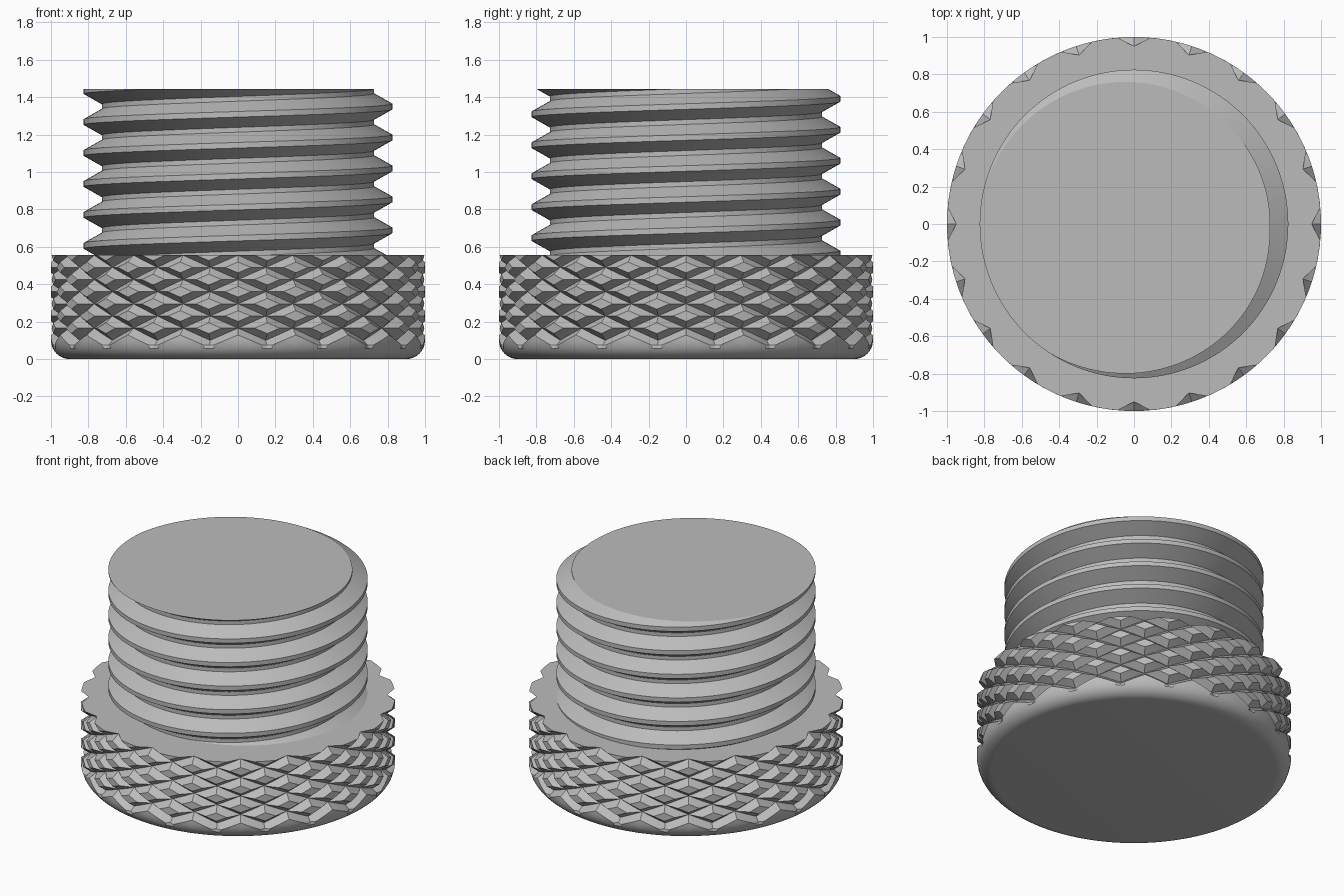
import bpy, bmesh
from math import sin, cos, pi, radians, sqrt

cube = bpy.data.objects.get("Cube")
if cube:
    bpy.data.objects.remove(cube, do_unlink=True)

# One plain grey material
grey = bpy.data.materials.new("plain grey")
grey.use_nodes = True
grey.diffuse_color = (0.5, 0.5, 0.5, 1)
grey.node_tree.nodes["Principled BSDF"].inputs["Base Color"].default_value = (0.5, 0.5, 0.5, 1)

HEAD_TOP, TOP = 0.555, 1.444
FILLET = 0.1


def finish(bm, name):
    bmesh.ops.recalc_face_normals(bm, faces=bm.faces)
    mesh = bpy.data.meshes.new(name)
    bm.to_mesh(mesh)
    bm.free()
    obj = bpy.data.objects.new(name, mesh)
    bpy.context.collection.objects.link(obj)
    mesh.materials.append(grey)
    bpy.ops.object.select_all(action="DESELECT")
    obj.select_set(True)
    bpy.context.view_layer.objects.active = obj
    bpy.ops.object.shade_smooth_by_angle(angle=radians(20))
    return obj


def slice_flat(bm, z, up, cap=True):
    """Cut everything beyond height z and close the opening."""
    cut = bmesh.ops.bisect_plane(
        bm, geom=bm.verts[:] + bm.edges[:] + bm.faces[:], dist=1e-6,
        plane_co=(0, 0, z), plane_no=(0, 0, up), clear_outer=True)
    rim = [e for e in cut["geom_cut"] if isinstance(e, bmesh.types.BMEdge)]
    if cap:
        bmesh.ops.contextual_create(bm, geom=rim)
    return rim


def point(bm, r, a, z):
    return bm.verts.new((r * cos(a), r * sin(a), z))


# Threaded shank: right-handed helix with flat crests and roots
PITCH, CREST, ROOT = 0.1655, 0.825, 0.728
STEPS = 128
profile = [(-0.07, ROOT), (-0.015, CREST), (0.015, CREST), (0.07, ROOT)]
bm = bmesh.new()
columns = []
for i in range(STEPS + 1):
    a = 2 * pi * i / STEPS
    rise = 1.35 + PITCH * (i / STEPS - 7)
    columns.append([point(bm, r, a, rise + PITCH * turn + dz)
                    for turn in range(10) for dz, r in profile])
for left, right in zip(columns, columns[1:]):
    for j in range(len(left) - 1):
        bm.faces.new((left[j], right[j], right[j + 1], left[j + 1]))
bmesh.ops.remove_doubles(bm, verts=bm.verts, dist=1e-5)
slice_flat(bm, HEAD_TOP - 0.1, -1)
slice_flat(bm, TOP, 1)
finish(bm, "threaded_shank")

# Knurled head: two crossing families of helical V grooves
ROW, DEPTH, W = 0.13, 0.05, 0.28
LAST = -7
LOW = 0.075
marks = [0, W, 0.5, 1 - W, 1]


def knurl_point(bm, u, v):
    z = HEAD_TOP + (u + v) * ROW / 2
    grooved = min(abs(u - round(u)), abs(v - round(v))) < 1e-6
    r = 1 - DEPTH if grooved and u + v > LAST - 1e-6 else 1
    if z < FILLET:
        drop = min(FILLET - z, FILLET)
        r = min(r, 1 - FILLET + sqrt(FILLET ** 2 - drop ** 2))
    return point(bm, r, (u - v) * radians(9), z)


bm = bmesh.new()
for level in range(LAST - 3, 1):
    for side in range(-20, 20):
        if (level + side) % 2:
            continue
        u0, v0 = (level + side) // 2, (level - side) // 2
        grid = [[knurl_point(bm, u0 + s, v0 + t) for t in marks] for s in marks]
        for i in range(4):
            for j in range(4):
                a, b = grid[i][j], grid[i + 1][j]
                c, d = grid[i + 1][j + 1], grid[i][j + 1]
                # Crease runs from the crossing to the tip of each diamond
                if (i < 2) == (j < 2):
                    bm.faces.new((a, b, c))
                    bm.faces.new((a, c, d))
                else:
                    bm.faces.new((a, b, d))
                    bm.faces.new((b, c, d))
bmesh.ops.remove_doubles(bm, verts=bm.verts, dist=1e-5)
slice_flat(bm, HEAD_TOP, 1)
rim = slice_flat(bm, LOW, -1, cap=False)

# Rounded foot: extend the lower rim down around the fillet, then close it
for k in range(1, 9):
    t = k / 8
    a0 = sqrt(FILLET ** 2 - (FILLET - LOW) ** 2) / FILLET
    z = LOW * (1 - t) ** 2
    r = 1 - FILLET + sqrt(max(0, FILLET ** 2 - (FILLET - z) ** 2))
    new = bmesh.ops.extrude_edge_only(bm, edges=rim)["geom"]
    rim = [e for e in new if isinstance(e, bmesh.types.BMEdge)]
    for v in [g for g in new if isinstance(g, bmesh.types.BMVert)]:
        scale = r / sqrt(v.co.x ** 2 + v.co.y ** 2)
        v.co = (v.co.x * scale, v.co.y * scale, z)
bmesh.ops.contextual_create(bm, geom=rim)
finish(bm, "knurled_head")
